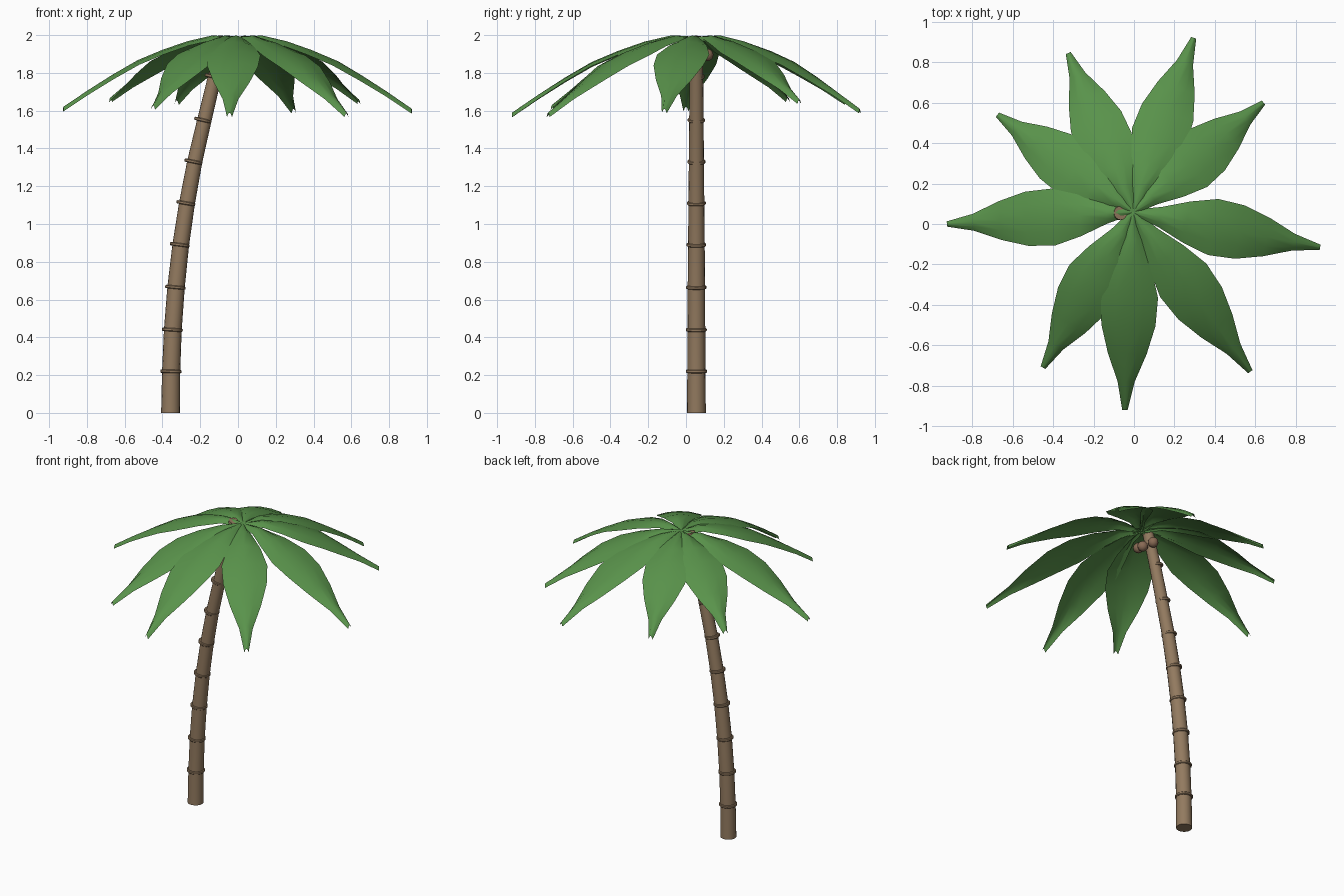
import bpy, bmesh, math
from mathutils import Vector, Matrix

if "Cube" in bpy.data.objects:
    bpy.data.objects.remove(bpy.data.objects["Cube"])


def material(name, rgb):
    m = bpy.data.materials.new(name)
    m.diffuse_color = (*rgb, 1)
    m.use_nodes = True
    m.node_tree.nodes["Principled BSDF"].inputs["Base Color"].default_value = m.diffuse_color
    return m


LEAF = material("leaf green", (0.10, 0.29, 0.07))
BARK = material("bark brown", (0.29, 0.195, 0.115))
NUT = material("coconut brown", (0.25, 0.145, 0.09))


def finish(name, bm, mat, angle=40, fix=True):
    if fix:
        bmesh.ops.recalc_face_normals(bm, faces=bm.faces)
    me = bpy.data.meshes.new(name)
    bm.to_mesh(me)
    bm.free()
    me.materials.append(mat)
    ob = bpy.data.objects.new(name, me)
    bpy.context.collection.objects.link(ob)
    bpy.ops.object.select_all(action='DESELECT')
    ob.select_set(True)
    bpy.context.view_layer.objects.active = ob
    bpy.ops.object.shade_smooth_by_angle(angle=math.radians(angle))
    return ob


# Leaning trunk, lofted along a curved path of (x, z, radius)
TRUNK_Y = 0.055
PATH = [(-0.357, 0, .05), (-0.354, .22, .048), (-0.345, .44, .047),
        (-0.328, .665, .046), (-0.303, .89, .044), (-0.270, 1.11, .042),
        (-0.229, 1.33, .040), (-0.178, 1.55, .038), (-0.123, 1.78, .036),
        (-0.066, 1.988, .034)]
SIDES = 16


def tangent(i):
    a, b = PATH[max(i - 1, 0)], PATH[min(i + 1, len(PATH) - 1)]
    return Vector((b[0] - a[0], 0, b[1] - a[1])).normalized()


bm = bmesh.new()
loops = []
for i, (x, z, r) in enumerate(PATH):
    t = tangent(i) if i else Vector((0, 0, 1))
    side = Vector((t.z, 0, -t.x))
    c = Vector((x, TRUNK_Y, z))
    loops.append([bm.verts.new(c + side * r * math.cos(a) + Vector((0, r * math.sin(a), 0)))
                  for a in (2 * math.pi * k / SIDES for k in range(SIDES))])
for a, b in zip(loops, loops[1:]):
    for k in range(SIDES):
        n = (k + 1) % SIDES
        bm.faces.new((a[k], a[n], b[n], b[k]))
bm.faces.new(loops[0][::-1])
bm.faces.new(loops[-1])
finish("trunk", bm, BARK)

# Bark rings at every joint, pushed slightly outward on the leaning side
for i in range(1, 9):
    x, z, r = PATH[i]
    rot = tangent(i).to_track_quat('Z', 'Y').to_matrix().to_4x4()
    bm = bmesh.new()
    bmesh.ops.create_cone(bm, cap_ends=True, segments=SIDES, radius1=r + .008,
                          radius2=r + .008, depth=.018,
                          matrix=Matrix.Translation((x - .0012 * i, TRUNK_Y, z)) @ rot)
    bmesh.ops.bevel(bm, geom=[e for e in bm.edges if len({len(f.verts) for f in e.link_faces}) > 1],
                    offset=.004, segments=1, affect='EDGES')
    finish(f"bark_ring_{i}", bm, BARK)

# Fronds: tapered drooping sheets with a raised midrib, given by their tips
TIPS = [(.295, .92, 1.61), (.64, .60, 1.66), (.92, -.115, 1.61), (.575, -.73, 1.59),
        (-.045, -.92, 1.59), (-.45, -.71, 1.63), (-.925, 0, 1.62), (-.675, .54, 1.67),
        (-.325, .845, 1.655)]
HALF = [.012, .05, .103, .141, .134, .096, .042, .013]
DROP = [.02, 0, .08, .20, .345, .545, .765, 1]
CROWN = Vector((-.005, .06, 0))
for i, (tx, ty, tz) in enumerate(TIPS):
    tip = Vector((tx, ty, 0))
    side = (tip - CROWN).normalized().cross(Vector((0, 0, 1)))
    bm = bmesh.new()
    rows = []
    for k, (w, d) in enumerate(zip(HALF, DROP)):
        mid = CROWN.lerp(tip, k / 7)
        mid.z = 1.998 - d * (1.998 - tz)
        rows.append([bm.verts.new(mid + side * w * s - Vector((0, 0, .024 * s * s)))
                     for s in (-1, -.5, 0, .5, 1)])
    for a, b in zip(rows, rows[1:]):
        for k in range(4):
            bm.faces.new((a[k], a[k + 1], b[k + 1], b[k]))
    bm.normal_update()
    if sum(f.normal.z for f in bm.faces) < 0:
        bmesh.ops.reverse_faces(bm, faces=bm.faces)
    finish(f"frond_{i + 1}", bm, LEAF, 60, fix=False)

# Coconuts clustered under the crown
for i, pos in enumerate([(-.06, .112, 1.895), (-.02, .06, 1.875), (-.035, .0, 1.895)]):
    bm = bmesh.new()
    bmesh.ops.create_uvsphere(bm, u_segments=12, v_segments=8, radius=.033,
                              matrix=Matrix.Translation(pos))
    finish(f"coconut_{i + 1}", bm, NUT)
